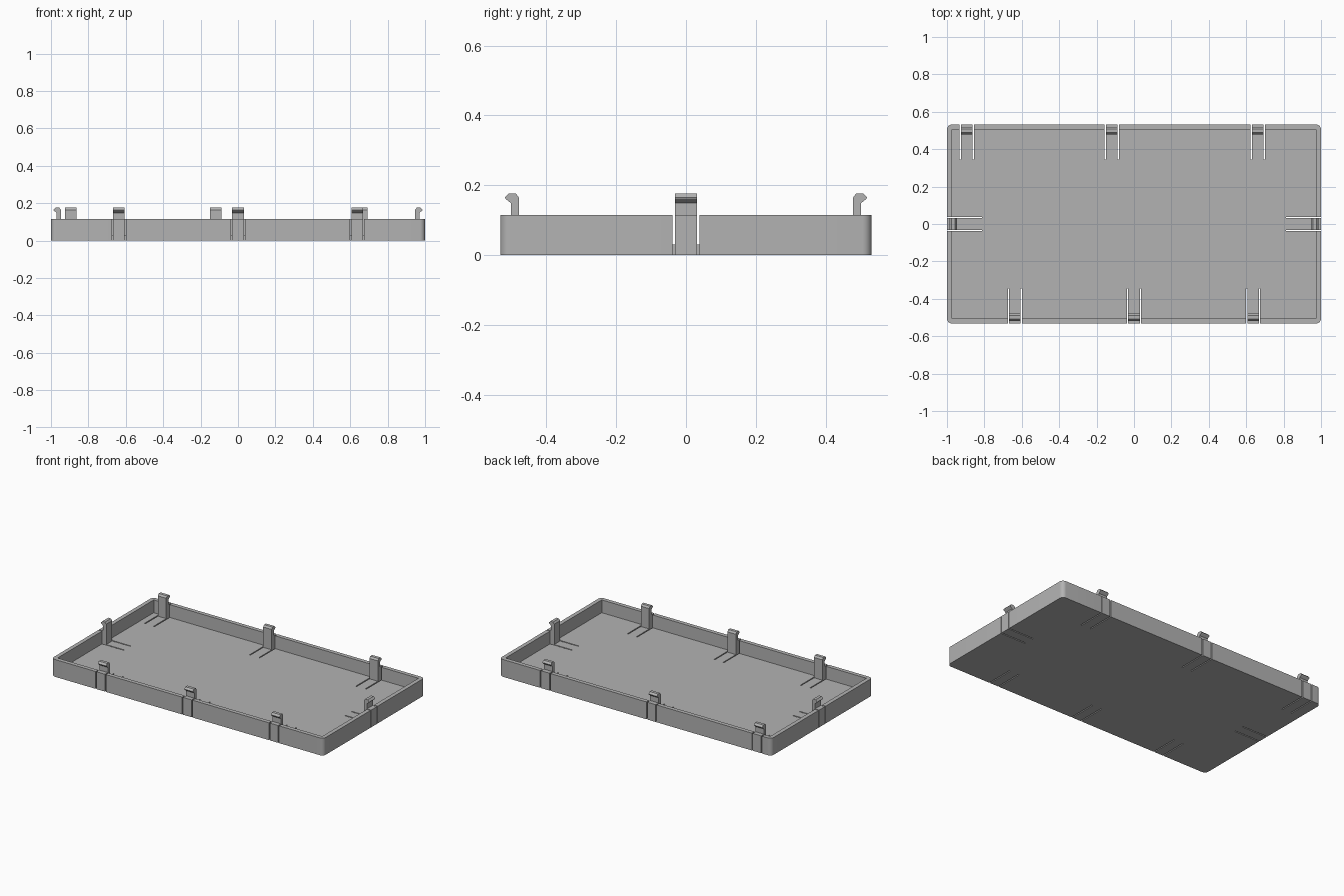
import bpy, bmesh
from math import pi
from mathutils import Matrix, Vector

cube = bpy.data.objects.get("Cube")
if cube:
    bpy.data.objects.remove(cube, do_unlink=True)

HX, HY, HEIGHT = 1.0, 0.532, 0.115      # tray half sizes and rim height
WALL, FLOOR, CORNER = 0.027, 0.03, 0.027
TAB, SLOT, SLOT_LEN = 0.062, 0.007, 0.187

GREY = (0.45, 0.45, 0.45, 1)
grey = bpy.data.materials.new("grey plastic")
grey.use_nodes = True
grey.diffuse_color = GREY
grey.node_tree.nodes["Principled BSDF"].inputs["Base Color"].default_value = GREY


def add_box(bm, lo, hi, matrix=Matrix()):
    lo, hi = Vector(lo), Vector(hi)
    place = matrix @ Matrix.Translation((lo + hi) / 2) @ Matrix.Diagonal((*(hi - lo), 1))
    bmesh.ops.create_cube(bm, size=1, matrix=place)


def make_object(name, bm):
    bmesh.ops.recalc_face_normals(bm, faces=bm.faces)
    mesh = bpy.data.meshes.new(name)
    bm.to_mesh(mesh)
    bm.free()
    mesh.materials.append(grey)
    obj = bpy.data.objects.new(name, mesh)
    bpy.context.collection.objects.link(obj)
    return obj


def subtract(target, cutter):
    cutter.hide_render = True
    mod = target.modifiers.new("cut", 'BOOLEAN')
    mod.operation, mod.solver, mod.object = 'DIFFERENCE', 'EXACT', cutter
    bpy.context.view_layer.objects.active = target
    bpy.ops.object.modifier_apply(modifier=mod.name)
    bpy.data.objects.remove(cutter, do_unlink=True)


# Clip frames: origin on the outer wall face, local -y pointing outwards
def frame(x, y, turn):
    return Matrix.Translation((x, y, 0)) @ Matrix.Rotation(turn, 4, 'Z')


clips = {}
for side, x in zip(("right", "middle", "left"), (-0.637, 0, 0.637)):
    clips["front_" + side + "_clip"] = frame(x, -HY, 0)
for side, x in zip(("right", "middle", "left"), (-0.894, -0.119, 0.662)):
    clips["back_" + side + "_clip"] = frame(x, HY, pi)
clips["left_side_clip"] = frame(HX, 0, pi / 2)
clips["right_side_clip"] = frame(-HX, 0, -pi / 2)

# Tray with rounded vertical corners
bm = bmesh.new()
add_box(bm, (-HX, -HY, 0), (HX, HY, HEIGHT))
upright = [e for e in bm.edges if abs(e.verts[0].co.z - e.verts[1].co.z) > 0.01]
bmesh.ops.bevel(bm, geom=upright, offset=CORNER, segments=8, affect='EDGES', profile=0.5)
tray = make_object("tray", bm)

# Hollow interior
bm = bmesh.new()
add_box(bm, (WALL - HX, WALL - HY, FLOOR), (HX - WALL, HY - WALL, HEIGHT + 0.1))
subtract(tray, make_object("cavity_cutter", bm))

# Slots on both sides of each clip, through wall and floor
bm = bmesh.new()
for place in clips.values():
    for x in (-TAB / 2 - SLOT, TAB / 2):
        add_box(bm, (x, -0.05, -0.05), (x + SLOT, SLOT_LEN, HEIGHT + 0.05), place)
subtract(tray, make_object("slot_cutter", bm))

# Snap clips: hooked profile (depth from outer face, height) extruded sideways
PROFILE = [(WALL, FLOOR - 0.002), (0.053, FLOOR - 0.002), (0.053, 0.165), (0.044, 0.177),
           (0.024, 0.177), (0.013, 0.165), (0.015, 0.161), (0.03, 0.149), (0.03, HEIGHT),
           (WALL, HEIGHT)]
for name, place in clips.items():
    bm = bmesh.new()
    face = bm.faces.new([bm.verts.new((-TAB / 2, y, z)) for y, z in PROFILE])
    ext = bmesh.ops.extrude_face_region(bm, geom=[face])
    moved = [v for v in ext["geom"] if isinstance(v, bmesh.types.BMVert)]
    bmesh.ops.translate(bm, verts=moved, vec=(TAB, 0, 0))
    clip = make_object(name, bm)
    clip.matrix_world = place

# Smooth the tray corners, keep every other edge crisp
bpy.ops.object.select_all(action='DESELECT')
tray.select_set(True)
bpy.context.view_layer.objects.active = tray
bpy.ops.object.shade_smooth_by_angle(angle=pi / 6)
